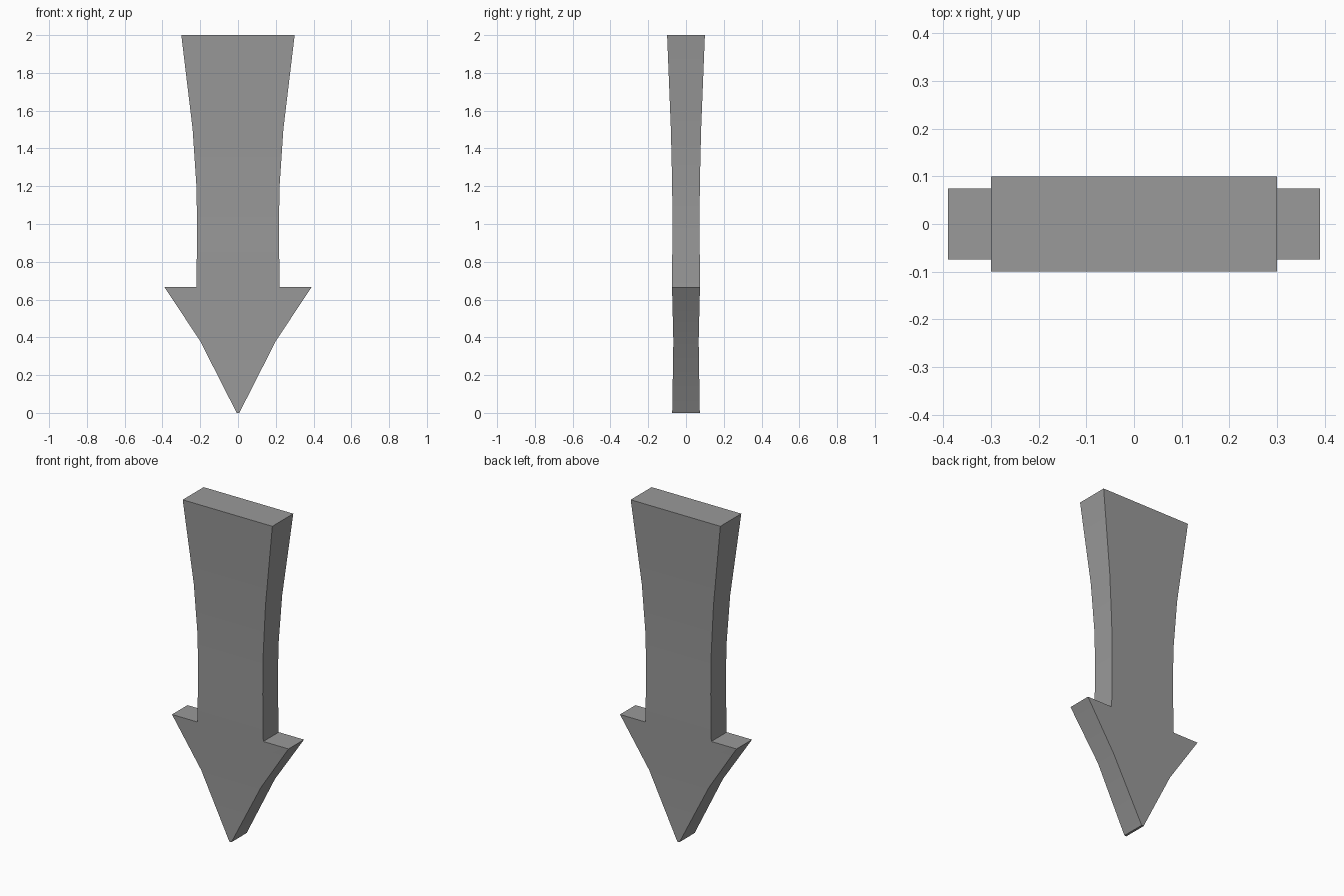
import bpy
import bmesh

cube = bpy.data.objects.get("Cube")
if cube:
    bpy.data.objects.remove(cube)

# Flat grey
grey = bpy.data.materials.new("mid_grey")
grey.use_nodes = True
colour = (0.32, 0.32, 0.32, 1)
grey.diffuse_color = colour
grey.node_tree.nodes["Principled BSDF"].inputs["Base Color"].default_value = colour

# Outline rows from the top down: height, half width, half depth
rows = [
    (2.0, 0.30, 0.10),
    (1.5, 0.24, 0.08),
    (1.2, 0.22, 0.073),
    (0.95, 0.216, 0.072),
    (0.667, 0.221, 0.074),   # foot of the shaft
    (0.667, 0.39, 0.074),    # barbs
    (0.38, 0.20, 0.067),
    (0.0, 0.007, 0.073),     # blunt tip
]
# Rows spanned by each front panel; the ledge and upper head share one panel
bands = [(0, 1), (1, 2), (2, 3), (3, 4), (4, 5, 6), (6, 7)]

bm = bmesh.new()
vert = {(i, sx, sy): bm.verts.new((sx * w, sy * d, z))
        for i, (z, w, d) in enumerate(rows)
        for sx in (-1, 1) for sy in (-1, 1)}

# Front and back panels
for sy in (-1, 1):
    for band in bands:
        bm.faces.new([vert[i, -1, sy] for i in band]
                     + [vert[i, 1, sy] for i in reversed(band)])

# Side walls, including the barb ledges
for sx in (-1, 1):
    for i in range(len(rows) - 1):
        bm.faces.new([vert[i, sx, -1], vert[i, sx, 1],
                      vert[i + 1, sx, 1], vert[i + 1, sx, -1]])

# Top and tip caps
for i in (0, len(rows) - 1):
    bm.faces.new([vert[i, -1, -1], vert[i, 1, -1],
                  vert[i, 1, 1], vert[i, -1, 1]])

bmesh.ops.recalc_face_normals(bm, faces=bm.faces)
mesh = bpy.data.meshes.new("down_arrow")
bm.to_mesh(mesh)
bm.free()
mesh.materials.append(grey)
arrow = bpy.data.objects.new("down_arrow", mesh)
bpy.context.collection.objects.link(arrow)

# Smooth the gentle bends, keep the corners sharp
bpy.context.view_layer.objects.active = arrow
arrow.select_set(True)
bpy.ops.object.shade_smooth_by_angle(angle=0.5)
